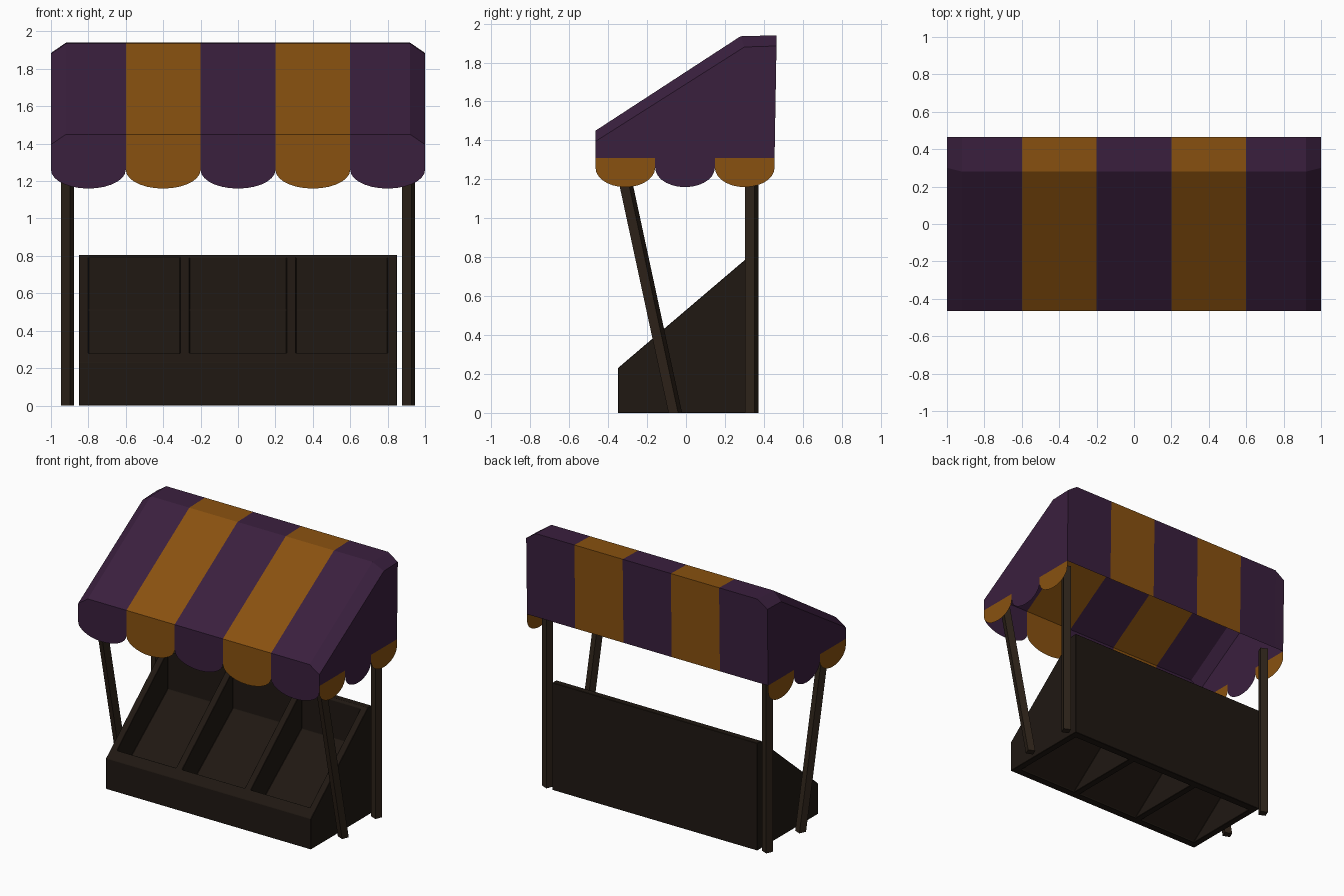
import bpy, bmesh, math
from mathutils import Vector

if "Cube" in bpy.data.objects:
    bpy.data.objects.remove(bpy.data.objects["Cube"])


def material(name, rgb):
    m = bpy.data.materials.new(name)
    m.diffuse_color = (*rgb, 1)
    m.use_nodes = True
    m.node_tree.nodes["Principled BSDF"].inputs["Base Color"].default_value = m.diffuse_color
    return m


PURPLE = material("purple_cloth", (0.042, 0.014, 0.048))
ORANGE = material("orange_cloth", (0.25, 0.083, 0.005))
CRATE = material("dark_wood", (0.014, 0.009, 0.006))
POST = material("post_wood", (0.027, 0.017, 0.010))


def make_object(name, bm, mats):
    me = bpy.data.meshes.new(name)
    bm.to_mesh(me)
    bm.free()
    for m in mats:
        me.materials.append(m)
    ob = bpy.data.objects.new(name, me)
    bpy.context.collection.objects.link(ob)
    return ob


def cloth(name, panels):
    """Flat cloth panels: list of (points, colour index), all facing outwards."""
    bm = bmesh.new()
    for pts, colour in panels:
        f = bm.faces.new([bm.verts.new(p) for p in pts])
        f.material_index = colour
        f.normal_update()
        if f.normal.dot(f.calc_center_median() - Vector((0, 0, 1.25))) < 0:
            f.normal_flip()
    bmesh.ops.remove_doubles(bm, verts=bm.verts, dist=0.0005)
    return make_object(name, bm, [PURPLE, ORANGE])


def extrude_x(name, profile, x0, x1):
    """Solid made from a (y, z) profile running from x0 to x1."""
    bm = bmesh.new()
    f = bm.faces.new([bm.verts.new((x0, y, z)) for y, z in profile])
    new = bmesh.ops.extrude_face_region(bm, geom=[f])["geom"]
    bmesh.ops.translate(bm, vec=(x1 - x0, 0, 0),
                        verts=[v for v in new if isinstance(v, bmesh.types.BMVert)])
    bmesh.ops.recalc_face_normals(bm, faces=bm.faces)
    return make_object(name, bm, [CRATE])


def scallop(a, b, depth=0.10, z=1.26, n=14):
    """Half-ellipse hem from a to b as (coordinate, z) points."""
    c, r = (a + b) / 2, (b - a) / 2
    return [(c - r * math.cos(math.pi * i / n), z - depth * math.sin(math.pi * i / n))
            for i in range(n + 1)]


# Canopy: striped back, ridge and slope; the ends drop to a chamfer
def section(x):
    if abs(x) > 0.95:
        return [(0.455, 1.31), (0.465, 1.885), (0.30, 1.88), (-0.465, 1.395)]
    return [(0.455, 1.31), (0.465, 1.94), (0.28, 1.935), (-0.465, 1.45)]


xs = [-1, -0.92, -0.6, -0.2, 0.2, 0.6, 0.92, 1]
stripe = [0, 0, 1, 0, 1, 0, 0]
panels = []
for i, colour in enumerate(stripe):
    a = [(xs[i], y, z) for y, z in section(xs[i])]
    b = [(xs[i + 1], y, z) for y, z in section(xs[i + 1])]
    for k in range(3):
        panels.append(([a[k], b[k], b[k + 1], a[k + 1]], colour))
for s in (-1, 1):
    panels.append(([(s, y, z) for y, z in section(1)] + [(s, -0.465, 1.31)], 0))
cloth("canopy", panels)

# Front valance: five scalloped stripes
panels = []
for i in range(5):
    a, b = -1 + 0.4 * i, -0.6 + 0.4 * i
    top = [(b, 1.45), (a, 1.45)]
    if i == 0:
        top = [(b, 1.45), (-0.92, 1.45), (a, 1.395)]
    if i == 4:
        top = [(b, 1.395), (0.92, 1.45), (a, 1.45)]
    panels.append(([(x, -0.465, z) for x, z in scallop(a, b) + top], i % 2))
cloth("front_valance", panels)

# Side valances: three scallops each
panels = []
w = 0.92 / 3
for s in (-1, 1):
    for i in range(3):
        a, b = -0.465 + w * i, -0.465 + w * (i + 1)
        pts = scallop(a, b) + [(b, 1.31), (a, 1.31)]
        panels.append(([(s, y, z) for y, z in pts], (i + 1) % 2))
cloth("side_valances", panels)


# Posts: octagonal, cut level at both ends
def post(name, x, y0, y1, height, r=0.035 / math.cos(math.pi / 8)):
    bm = bmesh.new()
    bmesh.ops.create_cone(bm, cap_ends=True, segments=8, radius1=r, radius2=r, depth=height)
    for v in bm.verts:
        ang = round(math.atan2(v.co.y, v.co.x) / (math.pi / 4) - 0.5) + 0.5
        top = v.co.z > 0
        v.co = (x + r * math.cos(ang * math.pi / 4),
                (y1 if top else y0) + r * math.sin(ang * math.pi / 4),
                height if top else 0)
    bmesh.ops.recalc_face_normals(bm, faces=bm.faces)
    make_object(name, bm, [POST])


for side, x in (("left", -0.912), ("right", 0.912)):
    post("back_post_" + side, x, 0.338, 0.338, 1.34)
    post("front_post_" + side, x, -0.055, -0.335, 1.30)

# Display crate: sloped body with three sloping trays, hollow underneath
crate = extrude_x("display_crate", [(-0.35, 0), (-0.35, 0.23), (0.325, 0.805),
                                    (0.37, 0.805), (0.37, 0)], -0.85, 0.85)
tray = [(-0.29, 0.04), (0.31, 0.51), (0.31, 1.0), (-0.29, 1.0)]
hollow = [(-0.29, 0.005), (-0.29, -0.1), (0.31, -0.1), (0.31, 0.475)]
cutters = []
for x0, x1 in ((-0.80, -0.31), (-0.26, 0.26), (0.31, 0.80)):
    for profile in (tray, hollow):
        c = extrude_x("tray_cutter", profile, x0, x1)
        c.hide_render = True
        cutters.append(c)
        m = crate.modifiers.new("cut", 'BOOLEAN')
        m.operation, m.solver, m.object = 'DIFFERENCE', 'EXACT', c
bev = crate.modifiers.new("bevel", 'BEVEL')
bev.width, bev.segments, bev.limit_method = 0.01, 1, 'ANGLE'

# Keep the finished crate and drop the cutters
bpy.context.view_layer.update()
deps = bpy.context.evaluated_depsgraph_get()
done = bpy.data.meshes.new_from_object(crate.evaluated_get(deps))
crate.modifiers.clear()
crate.data = done
for c in cutters:
    bpy.data.objects.remove(c)
